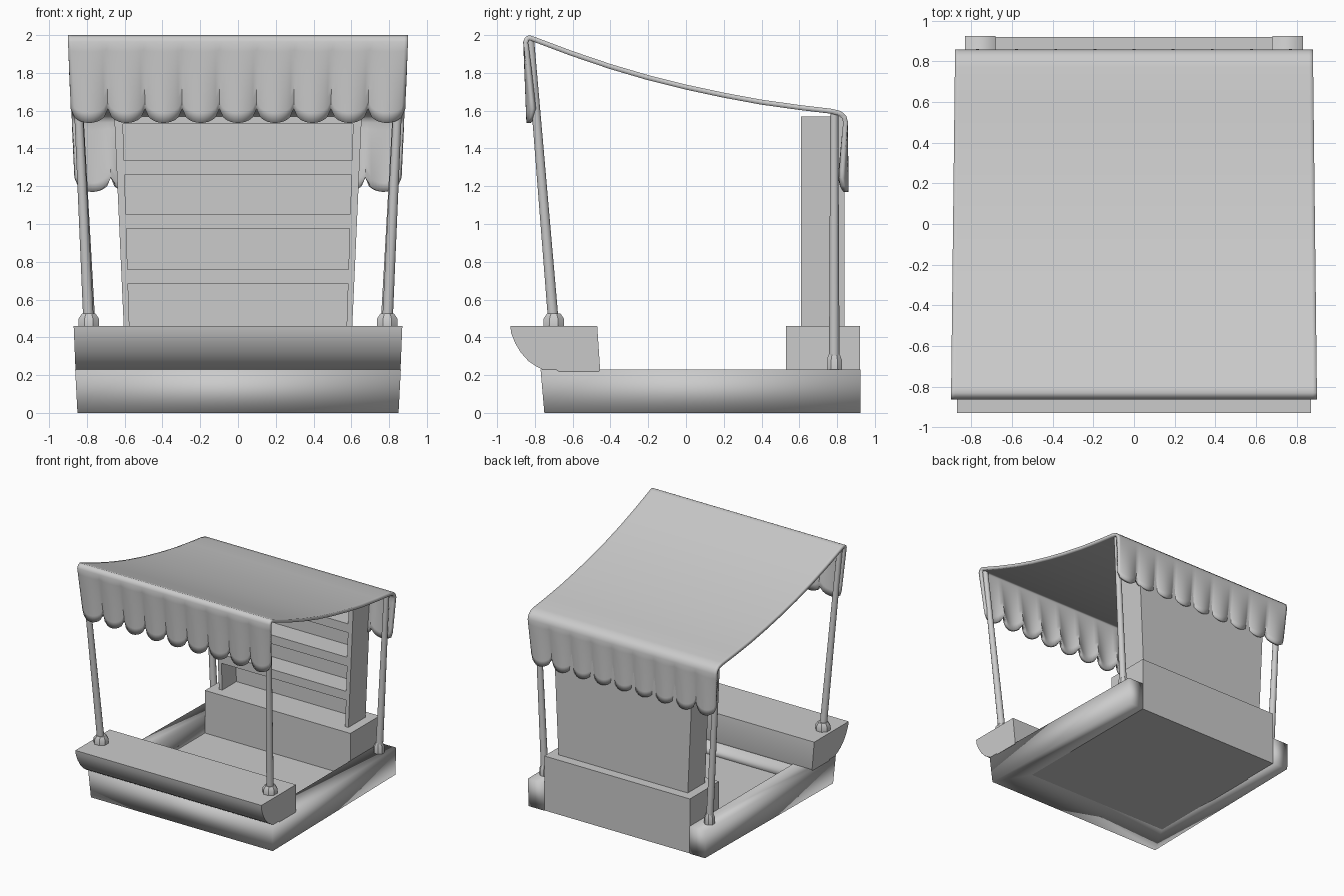
import bpy, math
from mathutils import Vector

if "Cube" in bpy.data.objects:
    bpy.data.objects.remove(bpy.data.objects["Cube"])


def make(name, verts, faces, smooth=None):
    me = bpy.data.meshes.new(name)
    me.from_pydata(verts, [], faces)
    ob = bpy.data.objects.new(name, me)
    bpy.context.collection.objects.link(ob)
    if smooth is not None:
        bpy.ops.object.select_all(action='DESELECT')
        ob.select_set(True)
        bpy.context.view_layer.objects.active = ob
        bpy.ops.object.shade_smooth_by_angle(angle=math.radians(smooth))
    return ob


def loft(name, rings, smooth=None):
    """Closed rings joined in order, capped at both ends."""
    n = len(rings[0])
    verts = [v for r in rings for v in r]
    faces = [(k*n + i, k*n + (i+1) % n, (k+1)*n + (i+1) % n, (k+1)*n + i)
             for k in range(len(rings) - 1) for i in range(n)]
    faces += [tuple(range(n))[::-1], tuple(range(len(verts) - n, len(verts)))]
    return make(name, verts, faces, smooth)


def block(name, lo, hi, y0, y1, z0, z1):
    """Box whose x range may change from bottom (lo) to top (hi)."""
    ring = lambda x, z: [(x[0], y0, z), (x[1], y0, z), (x[1], y1, z), (x[0], y1, z)]
    return loft(name, [ring(lo, z0), ring(hi, z1)])


def tube(name, stations, sides):
    """Upright round part through (centre, radius) stations."""
    rings = [[(c[0] + r*math.cos(a), c[1] + r*math.sin(a), c[2])
              for a in [2*math.pi*(i + .5)/sides for i in range(sides)]]
             for c, r in stations]
    return loft(name, rings, 35)


# Tray: U-shaped rim open at the back, and a floor
def rim_station(xo, yo, xi, yi, lean_x, lean_y):
    return [(xo, yo, 0), (xo + lean_x, yo + lean_y, .23), (xi, yi, .23), (xi, yi, 0)]


right = [rim_station(.85, -.75, .68, -.46, .012, -.02),
         rim_station(.825, .925, .68, .925, .005, 0)]
left = [[(-x, y, z) for x, y, z in r] for r in right]
loft("tray_rim", [left[1], left[0], right[0], right[1]][::-1], 95)
block("tray_floor", (-.69, .69), (-.69, .69), -.5, .6, 0, .1)

# Front counter with rounded underside
section = [(-.46, .22), (-.455, .235), (-.47, .46), (-.93, .46), (-.925, .42), (-.905, .37),
           (-.875, .32), (-.835, .275), (-.79, .245), (-.74, .22)]
loft("front_counter", [[(s*(.86 + .01*(z - .22)/.24), y, z) for y, z in section]
                       for s in (1, -1)], 60)

# Back box
block("back_box", (-.68, .68), (-.68, .68), .53, .92, 0, .46)

# Shelf cabinet, slightly wider at the top
outer = lambda z: .605 + .045*(z - .46)
inner = lambda z: .575 + .032*(z - .46)
Z0, Z1 = .46, 1.57
for s, side in ((-1, "left"), (1, "right")):
    block("cabinet_side_" + side,
          sorted((s*inner(Z0), s*outer(Z0))), sorted((s*inner(Z1), s*outer(Z1))),
          .61, .84, Z0, Z1)
block("cabinet_back", (-inner(Z0), inner(Z0)), (-inner(Z1), inner(Z1)), .80, .84, Z0, Z1)
for i, (a, b) in enumerate([(.685, .76), (.975, 1.05), (1.26, 1.335), (1.53, Z1)]):
    block(f"shelf_{i}", (-inner(a), inner(a)), (-inner(b), inner(b)), .61, .80, a, b)

# Posts with feet
for s, side in ((-1, "left"), (1, "right")):
    for name, base, top, fr, fh in (
            ("front", (.79, -.70, .46), (.862, -.825, 1.972), .058, .065),
            ("back", (.77, .785, .23), (.84, .785, 1.59), .043, .085)):
        b = Vector((s*base[0], base[1], base[2]))
        t = Vector((s*top[0], top[1], top[2]))
        tube(f"{name}_post_{side}", [(b, .029), (t, .022)], 12)
        up = Vector((0, 0, 1))
        tube(f"{name}_foot_{side}", [(b, fr), (b + up*fh*.6, fr), (b + up*fh, fr*.68)], 8)

# Canopy: sagging cloth with pleated, scalloped valances front and back
SCALLOPS, PER, ROWS = 9, 10, 8
roof = [(-.862, 1.965), (-.852, 1.988), (-.83, 2.0), (-.80, 1.99), (-.6, 1.915), (-.4, 1.847),
        (-.2, 1.788), (0, 1.738), (.2, 1.695), (.4, 1.658), (.6, 1.63), (.77, 1.61),
        (.82, 1.598), (.848, 1.573), (.858, 1.54)]


def valance(f, y_top, z_top, y_bot, valley, out):
    """Points from top to scalloped hem, f = position across one scallop."""
    hem = valley - .075*math.sqrt(max(0, 1 - (2*f - 1)**2))
    pts = []
    for k in range(1, ROWS + 1):
        t = k/ROWS
        bulge = out*.03*(t*math.sin(math.pi*f) - t*.5)
        pts.append((y_top + (y_bot - y_top)*t + bulge, z_top + (hem - z_top)*t, t))
    return pts


cols = SCALLOPS*PER + 1
verts = []
for j in range(cols):
    f = (j % PER)/PER
    u = 2*j/(cols - 1) - 1
    front = valance(f, *roof[0], -.83, 1.61, -1)
    back = valance(f, *roof[-1], .845, 1.245, 1)
    profile = front[::-1] + [(y, z, 0) for y, z in roof] + back
    for y, z, t in profile:
        half = .89 - .01*y/.86 - .014*t
        verts.append((u*half, y, z))
n = len(verts)//cols
faces = [(j*n + i, (j+1)*n + i, (j+1)*n + i + 1, j*n + i + 1)
         for j in range(cols - 1) for i in range(n - 1)]
canopy = make("canopy", verts, faces, 50)
mod = canopy.modifiers.new("thickness", 'SOLIDIFY')
mod.thickness = .026
mod.offset = -1
